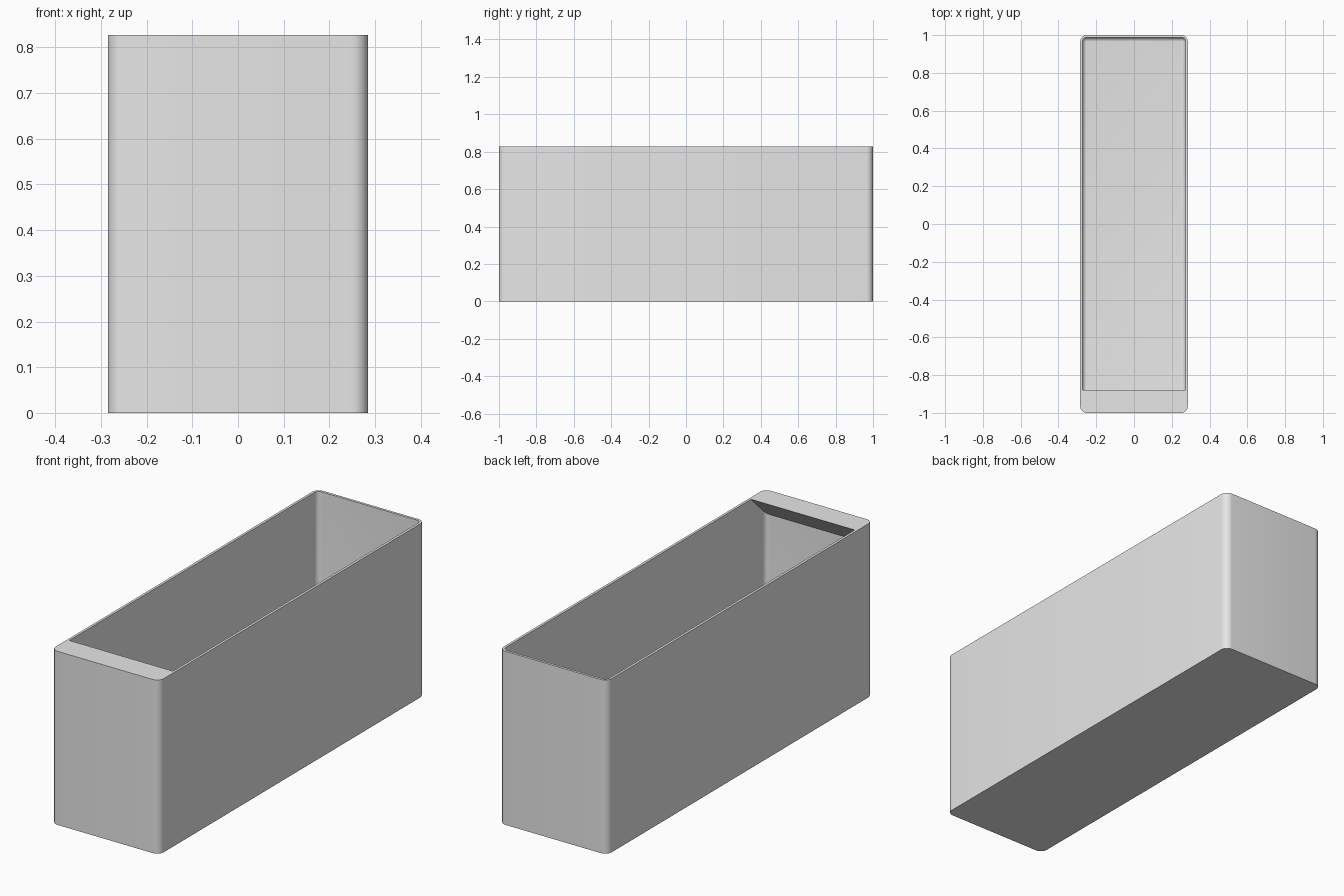
import bpy, bmesh
from mathutils import Vector

cube = bpy.data.objects.get("Cube")
if cube:
    bpy.data.objects.remove(cube, do_unlink=True)

WIDTH, LENGTH, HEIGHT = 0.57, 2.0, 0.827
WALL = 0.012
RADIUS = 0.035
LIP = 0.12          # depth of the ledge at the front
RISE = 0.2          # how far the cavity tool sticks out of the top

grey = bpy.data.materials.new("light grey")
grey.diffuse_color = (0.8, 0.8, 0.8, 1)
grey.use_nodes = True
grey.node_tree.nodes["Principled BSDF"].inputs["Base Color"].default_value = (0.8, 0.8, 0.8, 1)


def rounded_box(name, width, length, bottom, top, radius, round_floor=False, cut=None):
    """Box with rounded upright edges, optionally a filleted floor and one plane cut."""
    bm = bmesh.new()
    bmesh.ops.create_cube(bm, size=1)
    for v in bm.verts:
        v.co = Vector((v.co.x * width, v.co.y * length, top if v.co.z > 0 else bottom))

    def chosen(edge):
        a, b = (v.co.z for v in edge.verts)
        return abs(a - b) > radius or (round_floor and max(a, b) < bottom + radius)

    bmesh.ops.bevel(bm, geom=[e for e in bm.edges if chosen(e)], offset=radius,
                    segments=8, profile=0.5, affect='EDGES')
    if cut:
        point, normal = cut
        geom = bm.verts[:] + bm.edges[:] + bm.faces[:]
        result = bmesh.ops.bisect_plane(bm, geom=geom, plane_co=point,
                                        plane_no=normal, clear_inner=True)
        rim = [g for g in result["geom_cut"] if isinstance(g, bmesh.types.BMEdge)]
        bmesh.ops.contextual_create(bm, geom=rim)
    bmesh.ops.recalc_face_normals(bm, faces=bm.faces[:])
    mesh = bpy.data.meshes.new(name)
    bm.to_mesh(mesh)
    bm.free()
    mesh.materials.append(grey)
    obj = bpy.data.objects.new(name, mesh)
    bpy.context.collection.objects.link(obj)
    return obj


# Outer body of the bin
bin_body = rounded_box("storage_bin", WIDTH, LENGTH, 0, HEIGHT, RADIUS)

# Cavity, sliced at 45 degrees so a sloped ledge remains at the front
lip_edge = Vector((0, -LENGTH / 2 + LIP, HEIGHT))
cavity = rounded_box("cavity_cutter", WIDTH - 2 * WALL, LENGTH - 2 * WALL, WALL,
                     HEIGHT + RISE, RADIUS - WALL, True, (lip_edge, Vector((0, 1, -1))))
cavity.hide_render = True

# Hollow out the body
hollow = bin_body.modifiers.new("hollow", 'BOOLEAN')
hollow.operation = 'DIFFERENCE'
hollow.solver = 'EXACT'
hollow.object = cavity
bpy.ops.object.select_all(action='DESELECT')
bin_body.select_set(True)
bpy.context.view_layer.objects.active = bin_body
bpy.ops.object.modifier_apply(modifier=hollow.name)
bpy.data.objects.remove(cavity, do_unlink=True)

# Smooth rounded corners, crisp rims
bpy.ops.object.shade_smooth_by_angle(angle=0.6)
